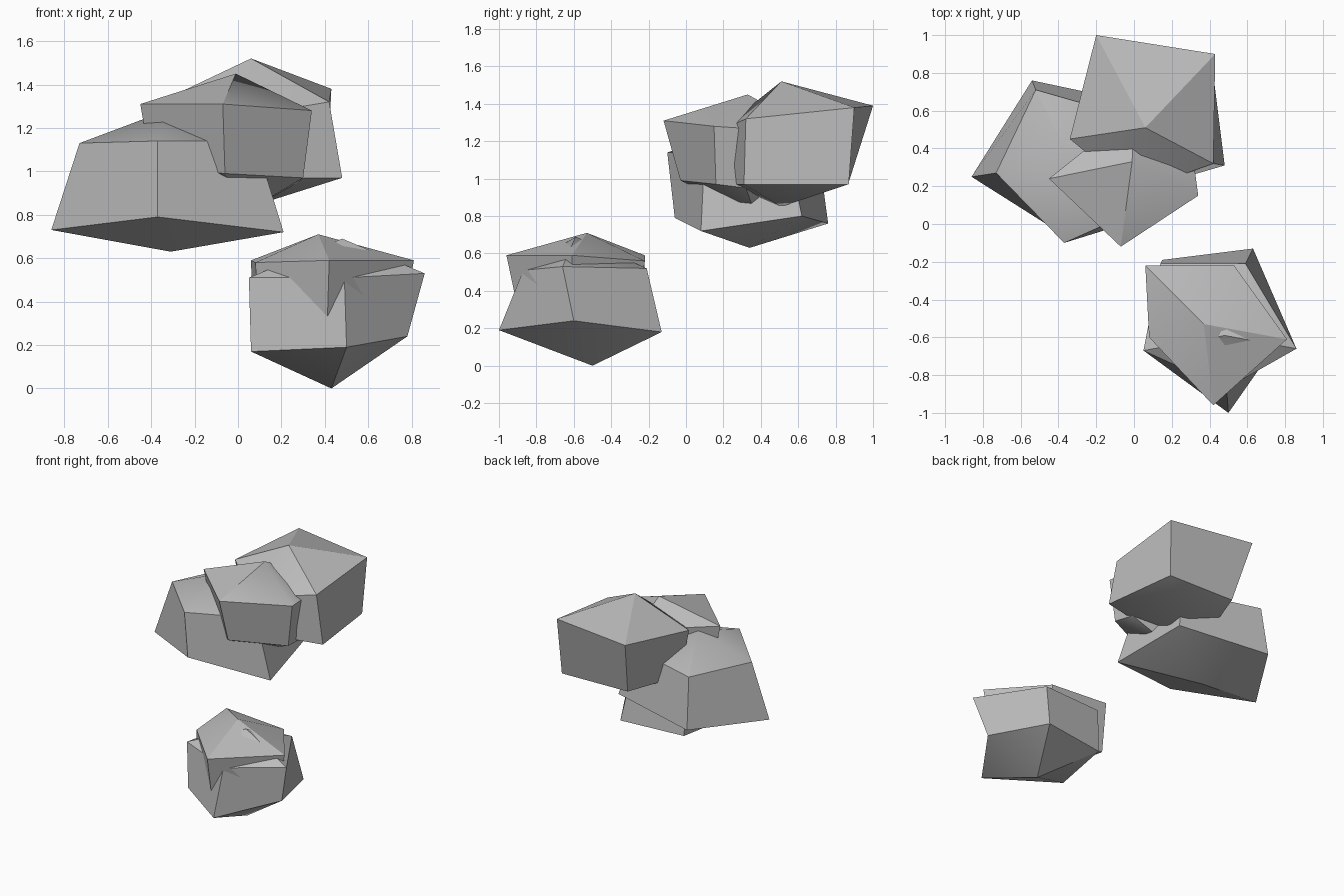
import bpy
import bmesh
import math

# Remove the default cube only
default_cube = bpy.data.objects.get("Cube")
if default_cube:
    bpy.data.objects.remove(default_cube, do_unlink=True)

# Single stone colour
stone = bpy.data.materials.new("grey_stone")
stone.use_nodes = True
stone_colour = (0.5, 0.5, 0.5, 1)
stone.diffuse_color = stone_colour
shader = next(node for node in stone.node_tree.nodes if node.type == "BSDF_PRINCIPLED")
shader.inputs["Base Color"].default_value = stone_colour


def build_rock(name, peak, shoulder, skirt, foot):
    """A faceted boulder: peaked cap, wall between two rings, pointed underside."""
    bm = bmesh.new()
    top = bm.verts.new(peak)
    bottom = bm.verts.new(foot)
    upper = [bm.verts.new(point) for point in shoulder]
    lower = [bm.verts.new(point) for point in skirt]
    count = len(upper)
    for i in range(count):
        following = (i + 1) % count
        bm.faces.new((top, upper[i], upper[following]))
        bm.faces.new((upper[i], lower[i], lower[following], upper[following]))
        bm.faces.new((bottom, lower[following], lower[i]))
    bmesh.ops.recalc_face_normals(bm, faces=bm.faces[:])
    mesh = bpy.data.meshes.new(name)
    bm.to_mesh(mesh)
    bm.free()
    mesh.materials.append(stone)
    rock = bpy.data.objects.new(name, mesh)
    bpy.context.collection.objects.link(rock)
    # Soften the shallow ridges, keep the strong ones crisp
    bpy.ops.object.select_all(action="DESELECT")
    rock.select_set(True)
    bpy.context.view_layer.objects.active = rock
    bpy.ops.object.shade_smooth_by_angle(angle=math.radians(30))
    return rock


# Rings run anticlockwise seen from above

# Wide boulder low in the upper cluster
build_rock(
    "wide_boulder",
    peak=(-.33, .33, 1.28),
    shoulder=[(-.73, .27, 1.13), (-.37, -.1, 1.14), (.08, .1, 1.14),
              (.04, .55, 1.13), (-.52, .71, 1.13)],
    skirt=[(-.86, .25, .73), (-.37, -.06, .79), (.21, .08, .72),
           (.12, .62, .8), (-.54, .76, .76)],
    foot=(-.31, .34, .63),
)

# Tall boulder at the back of the cluster
build_rock(
    "back_boulder",
    peak=(.06, .51, 1.52),
    shoulder=[(-.34, .45, 1.33), (0, .17, 1.25), (.42, .32, 1.32),
              (.43, .9, 1.38), (-.2, 1, 1.39)],
    skirt=[(-.28, .47, .98), (.05, .22, .97), (.48, .31, .97),
           (.41, .87, .97), (-.13, .87, .98)],
    foot=(.1, .51, .85),
)

# Boulder wedged between the other two
build_rock(
    "middle_boulder",
    peak=(-.01, .33, 1.45),
    shoulder=[(-.45, .24, 1.31), (-.07, -.12, 1.31), (.34, .15, 1.28),
              (.32, .3, 1.27), (0, .6, 1.3)],
    skirt=[(-.4, .26, 1.02), (-.06, -.03, .99), (.3, .16, .97),
           (.28, .32, .95), (0, .55, .98)],
    foot=(.03, .37, .81),
)

# Separate lower stone: a capped core
build_rock(
    "lower_stone_core",
    peak=(.37, -.53, .71),
    shoulder=[(.06, -.22, .59), (.08, -.6, .58), (.42, -.96, .59),
              (.81, -.61, .59), (.53, -.22, .56)],
    skirt=[(.07, -.25, .22), (.1, -.62, .26), (.41, -.89, .26),
           (.75, -.6, .25), (.53, -.27, .22)],
    foot=(.42, -.54, .1),
)

# Jagged shell that breaks through the core's walls
build_rock(
    "lower_stone_shell",
    peak=(.48, -.59, .69),
    shoulder=[(.14, -.21, .5), (.05, -.67, .51), (.49, -.87, .51),
              (.86, -.66, .53), (.59, -.21, .52)],
    skirt=[(.15, -.19, .17), (.06, -.67, .17), (.5, -1, .19),
           (.78, -.6, .24), (.63, -.13, .18)],
    foot=(.43, -.5, 0),
)
